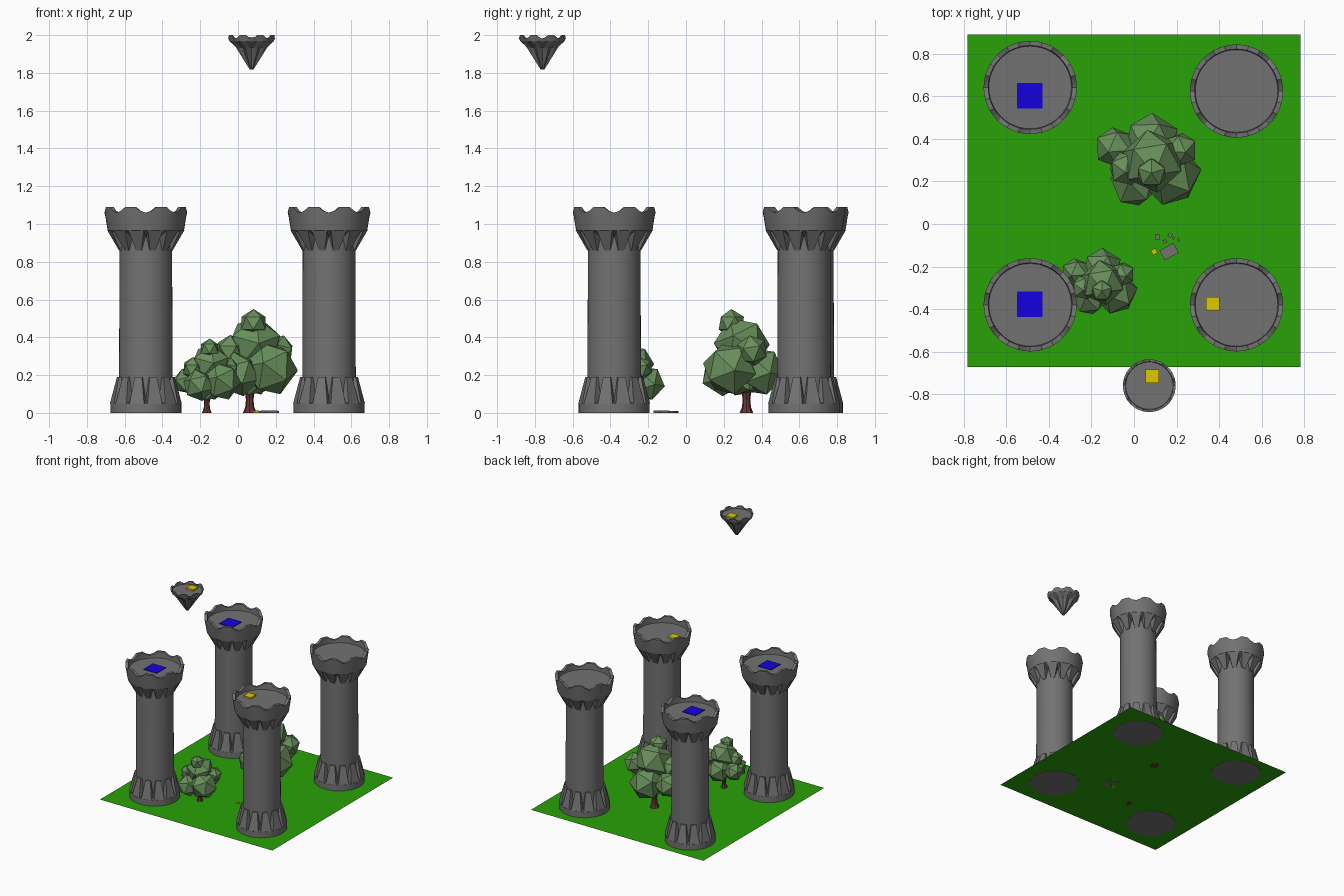
import bpy, bmesh, math, random
from mathutils import Vector, Matrix, Euler

if "Cube" in bpy.data.objects:
    bpy.data.objects.remove(bpy.data.objects["Cube"])

random.seed(4)


def material(name, rgb):
    m = bpy.data.materials.new(name)
    m.diffuse_color = (*rgb, 1)
    m.use_nodes = True
    m.node_tree.nodes["Principled BSDF"].inputs["Base Color"].default_value = m.diffuse_color
    return m


STONE = material("stone", (0.17, 0.17, 0.17))
GREEN = material("grass", (0.022, 0.36, 0.002))
BLUE = material("blue", (0.008, 0.0, 0.75))
YELLOW = material("yellow", (0.74, 0.58, 0.001))
LEAF = material("leaf", (0.14, 0.275, 0.105))
BARK = material("bark", (0.14, 0.035, 0.035))


def finish(bm, name, loc=(0, 0, 0), mat=STONE, smooth=None):
    bmesh.ops.recalc_face_normals(bm, faces=bm.faces)
    me = bpy.data.meshes.new(name)
    bm.to_mesh(me)
    bm.free()
    ob = bpy.data.objects.new(name, me)
    bpy.context.collection.objects.link(ob)
    ob.location = loc
    me.materials.append(mat)
    if smooth:
        bpy.ops.object.select_all(action='DESELECT')
        ob.select_set(True)
        bpy.context.view_layer.objects.active = ob
        bpy.ops.object.shade_smooth_by_angle(angle=math.radians(smooth))
    return ob


def lathe(bm, profile, n, shape=lambda i, k, r, z: (r, z)):
    """Revolve (r, z) points; shape() may alter each point. Ends are capped."""
    rings = []
    for i, (r, z) in enumerate(profile):
        ring = []
        for k in range(n):
            rr, zz = shape(i, k, r, z)
            t = 2 * math.pi * k / n - math.pi / 2
            ring.append(bm.verts.new((rr * math.cos(t), rr * math.sin(t), zz)))
        rings.append(ring)
    for a, b in zip(rings, rings[1:]):
        for k in range(n):
            j = (k + 1) % n
            bm.faces.new((a[k], a[j], b[j], b[k]))
    bm.faces.new(rings[0][::-1])
    bm.faces.new(rings[-1])


def rib(bm, angle, r_in, low, high):
    """Wedge on the shaft; low and high are (radius, half width, z)."""
    rot = Matrix.Rotation(angle, 3, 'Z')
    v = []
    for r, w, z in (low, high):
        for x, y in ((r_in, -w), (r, -w), (r, w), (r_in, w)):
            v.append(bm.verts.new(rot @ Vector((x, y, z))))
    for f in ((3, 2, 1, 0), (4, 5, 6, 7), (0, 1, 5, 4), (1, 2, 6, 5), (2, 3, 7, 6), (3, 0, 4, 7)):
        bm.faces.new([v[i] for i in f])


def block(name, loc, size, mat=STONE, turn=0):
    bm = bmesh.new()
    bmesh.ops.create_cube(bm, size=1)
    bmesh.ops.scale(bm, vec=size, verts=bm.verts)
    bmesh.ops.rotate(bm, matrix=Matrix.Rotation(turn, 3, 'Z'), verts=bm.verts)
    return finish(bm, name, loc, mat)


# Grass
bm = bmesh.new()
bmesh.ops.create_grid(bm, x_segments=1, y_segments=1, size=0.782)
finish(bm, "ground", (0, 0.11, 0.002), GREEN)

# Towers: flared foot, shaft, corbels and a notched parapet
NOTCH = {0: 0.03, 1: 0.021, 5: 0.021}
TOWER = [(0.188, 0), (0.188, 0.05), (0.142, 0.065), (0.139, 0.93), (0.202, 0.965),
         (0.214, 1.04), (0.219, 1.09), (0.197, 1.09), (0.194, 1.04)]


def parapet(i, k, r, z):
    return r, z - (NOTCH.get(k % 6, 0) if i in (6, 7) else 0)


def tower(name, x, y):
    bm = bmesh.new()
    lathe(bm, TOWER, 48, parapet)
    for k in range(12):
        a = math.tau * (k + 0.5) / 12
        rib(bm, a, 0.13, (0.186, 0.04, 0.05), (0.153, 0.02, 0.19))
        rib(bm, a, 0.13, (0.143, 0.015, 0.86), (0.2, 0.042, 0.967))
    finish(bm, name, (x, y, 0), smooth=25)


tower("tower_front_left", -0.488, -0.38)
tower("tower_front_right", 0.482, -0.38)
tower("tower_back_left", -0.488, 0.642)
tower("tower_back_right", 0.482, 0.625)

# Coloured markers on the tower tops
block("blue_pad_front", (-0.49, -0.378, 1.041), (0.12, 0.12, 0.008), BLUE)
block("blue_pad_back", (-0.49, 0.602, 1.041), (0.12, 0.12, 0.008), BLUE)
block("yellow_block_tower", (0.37, -0.375, 1.046), (0.065, 0.065, 0.014), YELLOW)

# Floating rock with fluted underside
ROCK = [(0.01, 1.818), (0.024, 1.84), (0.055, 1.89), (0.083, 1.935), (0.115, 1.965),
        (0.124, 2.0), (0.113, 2.0), (0.111, 1.978)]


def flute(i, k, r, z):
    if i in (1, 2, 3):
        r *= (0.8, 0.88, 1.0, 1.08, 1.0, 0.88)[k % 6]
    if i in (5, 6):
        z -= (0.018, 0.013, 0, 0, 0, 0.013)[k % 6]
    return r, z


bm = bmesh.new()
lathe(bm, ROCK, 48, flute)
finish(bm, "floating_rock", (0.072, -0.76, 0), smooth=25)
block("yellow_block_rock", (0.085, -0.715, 1.984), (0.063, 0.063, 0.014), YELLOW)

# Trees: leaf lumps are (x, y, z, radius) relative to the trunk foot
LUMPS = [(0.02, -0.08, 0.475, 0.075), (0.025, -0.025, 0.365, 0.15),
         (0.11, -0.09, 0.235, 0.148), (-0.06, -0.125, 0.205, 0.12),
         (-0.15, 0.04, 0.235, 0.1), (0.02, 0.07, 0.22, 0.135),
         (0.155, 0.03, 0.33, 0.085), (-0.1, -0.06, 0.33, 0.085),
         (0.01, -0.01, 0.21, 0.13)]
TRUNK = [(0.036, 0), (0.024, 0.03), (0.02, 0.07), (0.028, 0.13), (0.03, 0.2)]
TURNS = [Euler((random.uniform(-.4, .4), random.uniform(-.4, .4), random.uniform(0, 6))) for _ in LUMPS]
TURNS[0] = Euler((0, 0, 0.3))


def tree(name, x, y, s):
    bm = bmesh.new()
    for (lx, ly, lz, r), e in zip(LUMPS, TURNS):
        m = Matrix.Translation((lx, ly, lz)) @ e.to_matrix().to_4x4()
        bmesh.ops.create_icosphere(bm, subdivisions=1, radius=r, matrix=m)
    finish(bm, name + "_leaves", (x, y, 0), LEAF).scale = (s, s, s)
    bm = bmesh.new()
    lathe(bm, TRUNK, 8)
    finish(bm, name + "_trunk", (x, y, 0), BARK).scale = (s, s, s)


tree("big_tree", 0.062, 0.32, 1)
tree("small_tree", -0.165, -0.257, 0.715)

# Rubble on the grass
block("rubble_slab", (0.165, -0.13, 0.006), (0.075, 0.052, 0.012), turn=0.5)
block("rubble_yellow", (0.095, -0.13, 0.006), (0.024, 0.024, 0.012), YELLOW, turn=0.5)
for i, (x, y, s) in enumerate([(0.11, -0.062, 0.024), (0.17, -0.052, 0.018), (0.145, -0.082, 0.016),
                               (0.21, -0.075, 0.012), (0.185, -0.065, 0.012)]):
    block(f"pebble_{i}", (x, y, 0.005), (s, s, 0.01), turn=i)
